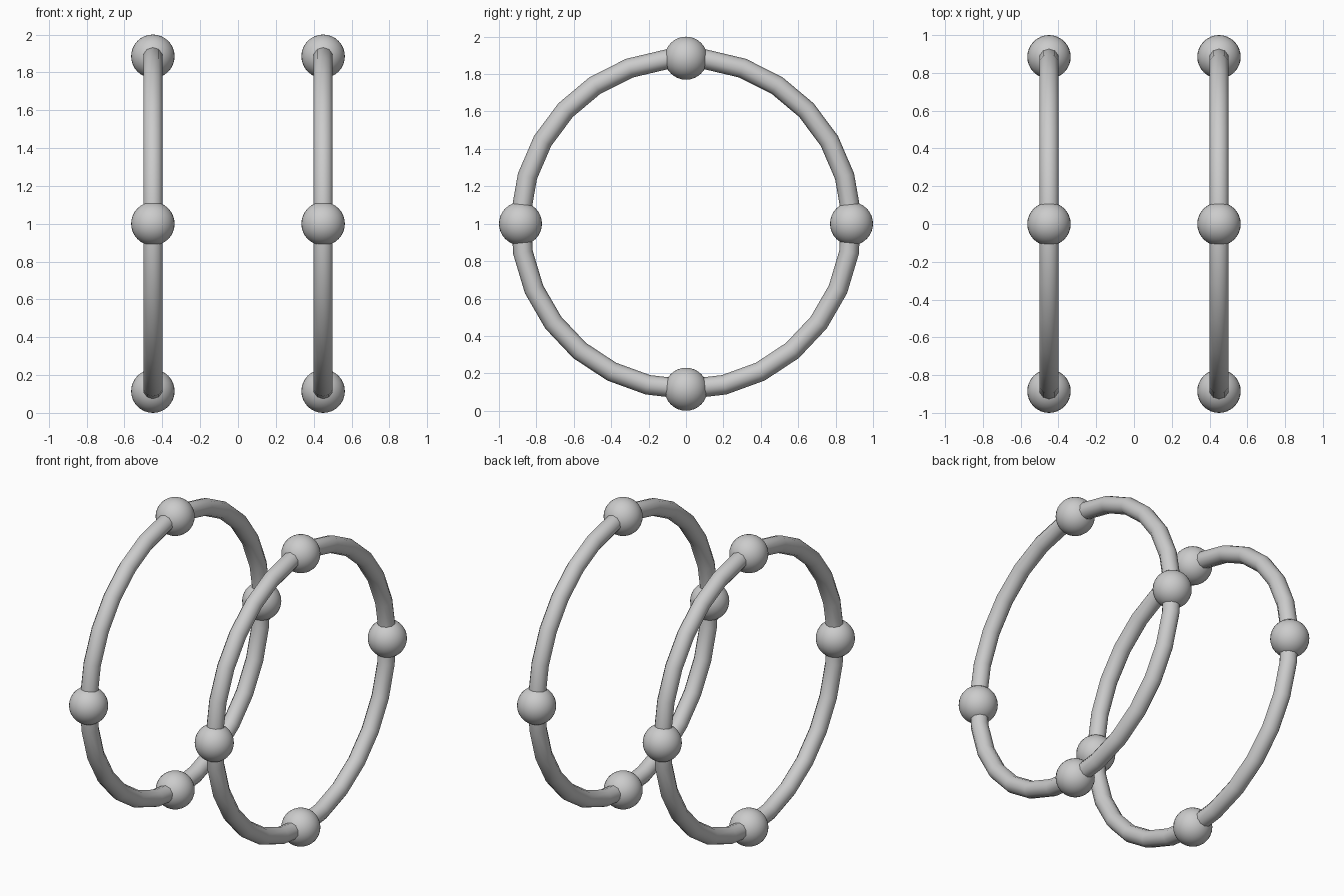
import bpy
from math import pi, sin, cos

if "Cube" in bpy.data.objects:
    bpy.data.objects.remove(bpy.data.objects["Cube"])

RING_R, TUBE_R, BALL_R = 0.885, 0.053, 0.115


def finish(name):
    ob = bpy.context.object
    ob.name = name
    bpy.ops.object.shade_smooth()
    return ob


for side, x in (("left", -0.45), ("right", 0.45)):
    # upright hoop, first segment at the bottom
    bpy.ops.mesh.primitive_torus_add(
        major_segments=27, minor_segments=10, major_radius=RING_R,
        minor_radius=TUBE_R, location=(x, 0, 1), rotation=(0, pi / 2, 0))
    finish(f"{side}_hoop")
    # four balls threaded on the hoop
    for i, spot in enumerate(("back", "top", "front", "bottom")):
        a = i * pi / 2
        bpy.ops.mesh.primitive_uv_sphere_add(
            segments=32, ring_count=16, radius=BALL_R,
            location=(x, RING_R * cos(a), 1 + RING_R * sin(a)))
        finish(f"{side}_{spot}_ball")
